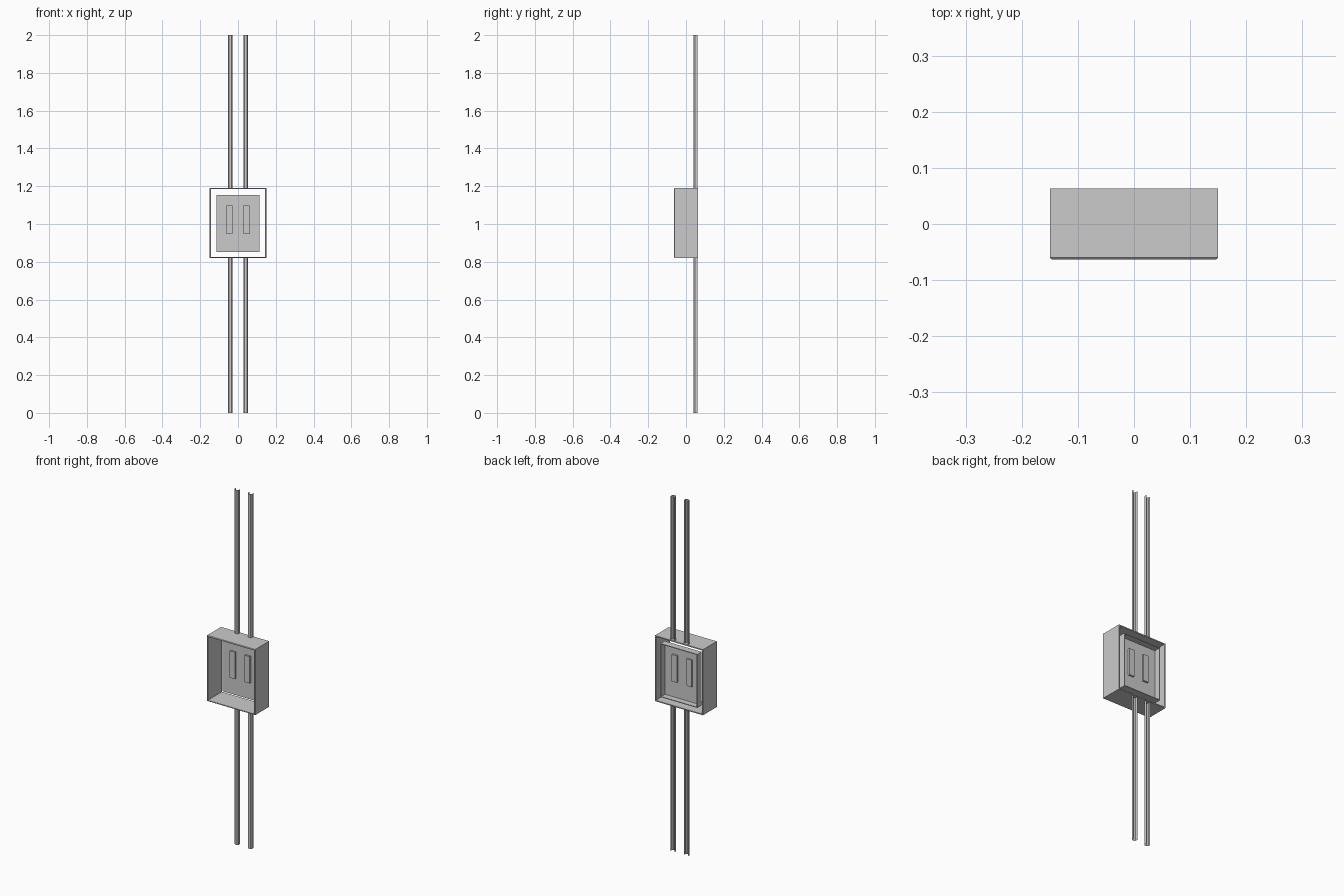
import bpy, bmesh

if "Cube" in bpy.data.objects:
    bpy.data.objects.remove(bpy.data.objects["Cube"])

Y0, Y1 = -0.063, 0.063      # front and back of the housing
Z0, Z1 = 0.82, 1.19         # bottom and top of the housing


def finish(name, bm):
    bmesh.ops.recalc_face_normals(bm, faces=bm.faces)
    me = bpy.data.meshes.new(name)
    bm.to_mesh(me)
    bm.free()
    ob = bpy.data.objects.new(name, me)
    bpy.context.collection.objects.link(ob)
    return ob


def rect(bm, x, z0, z1, y):
    return [bm.verts.new(c) for c in ((-x, y, z0), (x, y, z0), (x, y, z1), (-x, y, z1))]


def bridge(bm, a, b):
    for i in range(len(a)):
        j = (i + 1) % len(a)
        bm.faces.new((a[i], a[j], b[j], b[i]))


def box(name, x0, x1, y0, y1, z0, z1):
    bm = bmesh.new()
    bmesh.ops.create_cube(bm, size=1)
    for v in bm.verts:
        v.co = ((x0, x1)[v.co.x > 0], (y0, y1)[v.co.y > 0], (z0, z1)[v.co.z > 0])
    return finish(name, bm)


# Housing: rectangular sleeve, open front and back, chamfered front lip
bm = bmesh.new()
t, c = 0.006, 0.003
loops = [rect(bm, 0.15, Z0, Z1, Y1),
         rect(bm, 0.15, Z0, Z1, Y0 + c),
         rect(bm, 0.15 - c, Z0 + c, Z1 - c, Y0),
         rect(bm, 0.15 - t, Z0 + t, Z1 - t, Y0),
         rect(bm, 0.15 - t, Z0 + t, Z1 - t, Y1)]
for i in range(5):
    bridge(bm, loops[i], loops[(i + 1) % 5])
finish("housing", bm)

# Mounting panel: shallow tray, open at the back, free of the housing walls
bm = bmesh.new()
px, pz0, pz1, py, w = 0.115, 0.852, 1.154, 0.025, 0.004
front = rect(bm, px, pz0, pz1, py)
rim_out = rect(bm, px, pz0, pz1, Y1)
rim_in = rect(bm, px - w, pz0 + w, pz1 - w, Y1)
back = rect(bm, px - w, pz0 + w, pz1 - w, py + w)
bm.faces.new(front)
bridge(bm, front, rim_out)
bridge(bm, rim_out, rim_in)
bridge(bm, rim_in, back)
bm.faces.new(back)
finish("mounting_panel", bm)

# Two breaker blocks through the panel
for side, s in (("left", -1), ("right", 1)):
    box("breaker_" + side, s * 0.046 - 0.016, s * 0.046 + 0.016,
        0.015, 0.039, 0.946, 1.097)

# Cable channels above and below, open at the back and at the ends
profile = [(-0.0125, 0.061), (-0.0125, 0.047), (-0.007, 0.041),
           (0.007, 0.041), (0.0125, 0.047), (0.0125, 0.061)]
for side, s in (("left", -1), ("right", 1)):
    for level, z0, z1 in (("lower", 0, Z0 + 0.003), ("upper", Z1 - 0.003, 2)):
        bm = bmesh.new()
        a, b = [[bm.verts.new((s * 0.0415 + x, y, z)) for x, y in profile] for z in (z0, z1)]
        for i in range(len(profile) - 1):
            bm.faces.new((a[i], a[i + 1], b[i + 1], b[i]))
        finish(f"cable_channel_{level}_{side}", bm)
